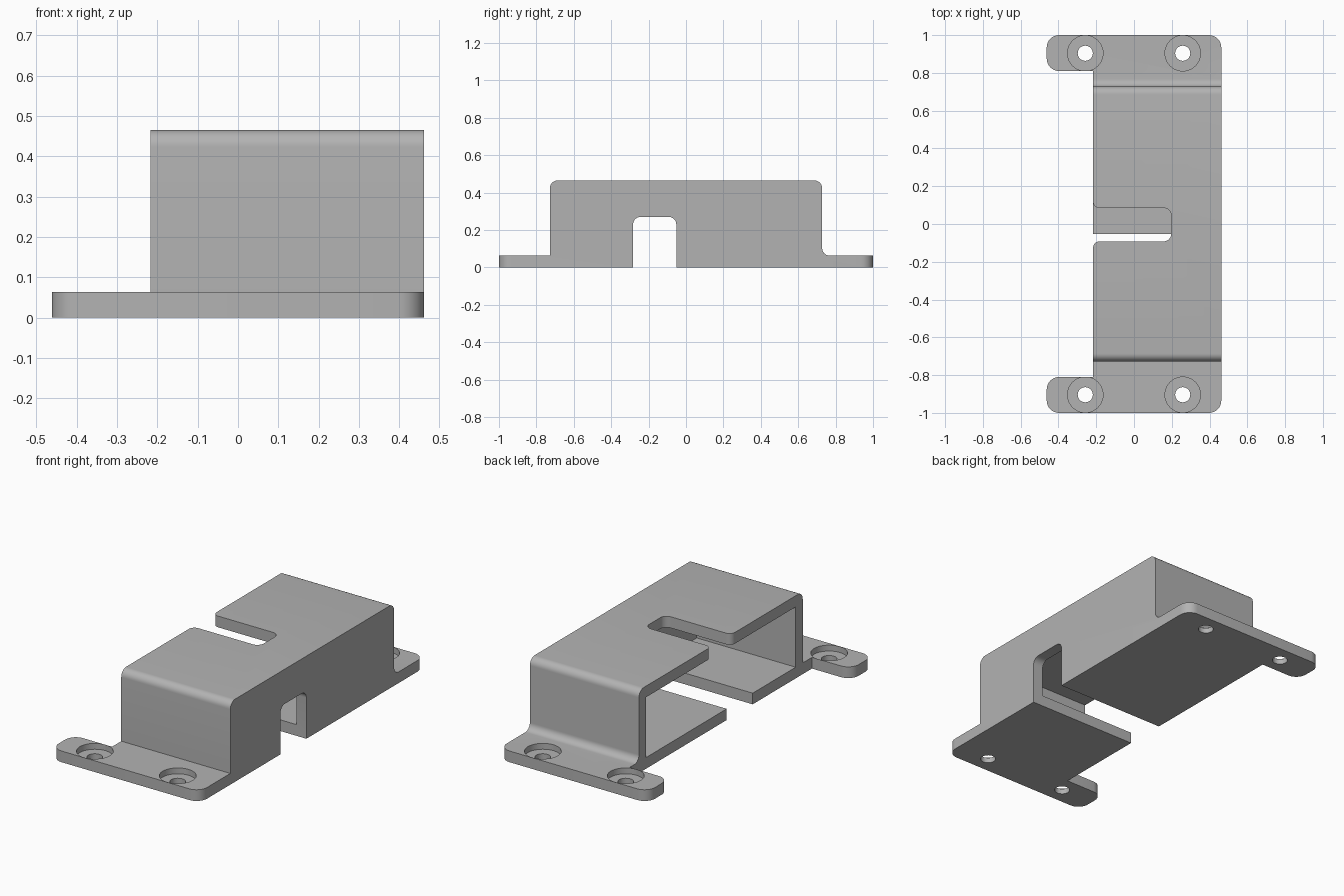
import bpy
import bmesh
from math import cos, sin, pi
from mathutils import Vector

cube = bpy.data.objects.get("Cube")
if cube:
    bpy.data.objects.remove(cube, do_unlink=True)

grey = bpy.data.materials.new("plain grey")
grey.use_nodes = True
grey.diffuse_color = (0.45, 0.45, 0.45, 1)
grey.node_tree.nodes["Principled BSDF"].inputs["Base Color"].default_value = (0.45, 0.45, 0.45, 1)

T = 0.063            # sheet thickness
LEFT, RIGHT = -0.217, 0.462
END, TOP = 0.728, 0.465


def rounded(points, steps=8):
    """Outline from (a, b, radius) corners, each right-angled corner rounded."""
    out = []
    for i, (a, b, r) in enumerate(points):
        p = Vector((a, b))
        if not r:
            out.append(p)
            continue
        d1 = (Vector(points[i - 1][:2]) - p).normalized()
        d2 = (Vector(points[(i + 1) % len(points)][:2]) - p).normalized()
        centre = p + (d1 + d2) * r
        for k in range(steps + 1):
            t = k / steps * pi / 2
            out.append(centre - d2 * r * cos(t) - d1 * r * sin(t))
    return out


def prism(name, outline, low, high, axis="z"):
    """Extrude an outline along z, or a (y, z) profile along x."""
    bm = bmesh.new()
    place = (lambda p: (p.x, p.y, low)) if axis == "z" else (lambda p: (low, p.x, p.y))
    face = bm.faces.new([bm.verts.new(place(p)) for p in outline])
    moved = bmesh.ops.extrude_face_region(bm, geom=[face])["geom"]
    shift = (0, 0, high - low) if axis == "z" else (high - low, 0, 0)
    bmesh.ops.translate(bm, vec=shift, verts=[v for v in moved if isinstance(v, bmesh.types.BMVert)])
    bmesh.ops.recalc_face_normals(bm, faces=bm.faces)
    mesh = bpy.data.meshes.new(name)
    bm.to_mesh(mesh)
    bm.free()
    mesh.materials.append(grey)
    obj = bpy.data.objects.new(name, mesh)
    bpy.context.collection.objects.link(obj)
    return obj


def disc(x, y, r, n=40):
    return [Vector((x + r * cos(2 * pi * k / n), y + r * sin(2 * pi * k / n))) for k in range(n)]


def rect(a0, a1, b0, b1):
    return rounded([(a0, b0, 0), (a1, b0, 0), (a1, b1, 0), (a0, b1, 0)])


def combine(body, cutter, operation="DIFFERENCE"):
    mod = body.modifiers.new(cutter.name, "BOOLEAN")
    mod.object, mod.operation, mod.solver = cutter, operation, "EXACT"
    bpy.context.view_layer.objects.active = body
    bpy.ops.object.modifier_apply(modifier=mod.name)
    bpy.data.objects.remove(cutter, do_unlink=True)


# Side profile of the raised cover and its two flanges
bracket = prism("mounting_bracket", rounded([
    (-1.1, 0, 0), (1.1, 0, 0), (1.1, T, 0), (END, T, 0.04), (END, TOP, 0.042),
    (-END, TOP, 0.042), (-END, T, 0), (-1.1, T, 0)]), -0.6, 0.6, "x")

# Plan outline with rounded tabs at both ends
R, TAB, TIP = 0.065, 0.81, -0.462
combine(bracket, prism("plan_outline", rounded([
    (TIP, -1, R), (RIGHT, -1, R), (RIGHT, 1, R), (TIP, 1, R),
    (TIP, TAB, R), (LEFT, TAB, 0), (LEFT, -TAB, 0), (TIP, -TAB, R)]), -0.2, 0.7), "INTERSECT")

# Hollow inside, open towards one side
combine(bracket, prism("cavity", rect(-0.5, RIGHT - T, T - END, END - T), T, TOP - T))

# Gap across the floor, continuing as an arch through the side wall
combine(bracket, prism("floor_gap", rounded([
    (-0.283, -0.2, 0), (-0.052, -0.2, 0), (-0.052, 0.27, 0.04), (-0.283, 0.27, 0.04)]), -0.7, 0.7, "x"))

# Slot in the top with rounded mouth
edge, y0, y1 = LEFT - 0.0001, -0.092, 0.085
combine(bracket, prism("top_slot", rounded([
    (-0.6, -0.3, 0), (edge, -0.3, 0), (edge, y0, 0.035), (0.197, y0, 0.04),
    (0.197, y1, 0.04), (edge, y1, 0.035), (edge, 0.3, 0), (-0.6, 0.3, 0)]), 0.3, 0.6))

# Counterbored screw holes
for x in (-0.258, 0.258):
    for y in (-0.904, 0.904):
        combine(bracket, prism("screw_hole", disc(x, y, 0.04), -0.1, 0.2))
        combine(bracket, prism("counterbore", disc(x, y, 0.094), T - 0.033, 0.2))

bpy.ops.object.select_all(action="DESELECT")
bracket.select_set(True)
bpy.context.view_layer.objects.active = bracket
bpy.ops.object.shade_smooth_by_angle(angle=pi / 6)
